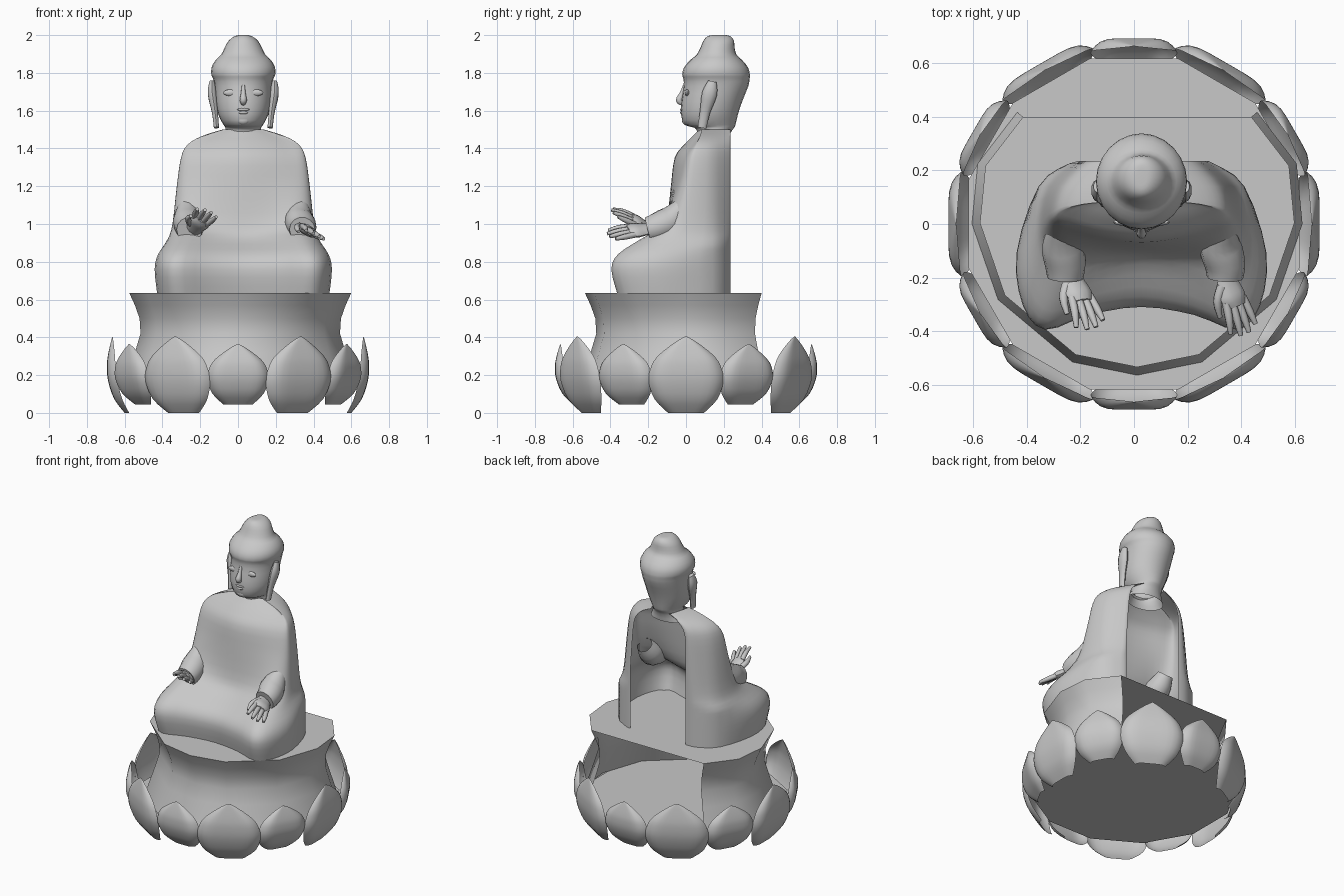
import bpy, bmesh, math
from mathutils import Vector, Matrix

cube = bpy.data.objects.get("Cube")
if cube:
    bpy.data.objects.remove(cube, do_unlink=True)

stone = bpy.data.materials.new("grey stone")
stone.use_nodes = True
GREY = (0.58, 0.58, 0.58, 1)
stone.diffuse_color = GREY
stone.node_tree.nodes["Principled BSDF"].inputs["Base Color"].default_value = GREY

CX = 0.028  # the figure sits slightly off centre
parts = []


def finish(name, bm, offset=(0, 0, 0)):
    """Turn a bmesh into a named stone object."""
    bmesh.ops.recalc_face_normals(bm, faces=bm.faces)
    mesh = bpy.data.meshes.new(name)
    bm.to_mesh(mesh)
    bm.free()
    mesh.materials.append(stone)
    obj = bpy.data.objects.new(name, mesh)
    obj.location = offset
    bpy.context.collection.objects.link(obj)
    parts.append(obj)
    return obj


def spline(points, steps):
    """Smooth curve through tuples of any length."""
    out = []
    last = len(points) - 1
    for i in range(last):
        a, b, c, d = (points[min(max(i + k, 0), last)] for k in (-1, 0, 1, 2))
        for s in range(steps):
            t = s / steps
            out.append(tuple(
                q + t * ((r - p) / 2 + t * (p - 2.5 * q + 2 * r - e / 2 + t * (1.5 * (q - r) + (e - p) / 2)))
                for p, q, r, e in zip(a, b, c, d)))
    return out + [tuple(points[-1])]


def skin(rows, closed=False, caps=""):
    """Join rows of points with quads; caps may hold 'start' and 'end'."""
    bm = bmesh.new()
    grid = [[bm.verts.new(p) for p in row] for row in rows]
    count = len(grid[0])
    for low, high in zip(grid, grid[1:]):
        for i in range(count if closed else count - 1):
            j = (i + 1) % count
            bm.faces.new((low[i], low[j], high[j], high[i]))
    if "start" in caps:
        bm.faces.new(grid[0])
    if "end" in caps:
        bm.faces.new(grid[-1])
    return bm


def circle(sides):
    return [(math.cos(math.tau * i / sides), math.sin(math.tau * i / sides)) for i in range(sides)]


def tube(name, points, radii, flat=1, sides=10, normal=(0, 0, 1), caps="start end"):
    """Tapered tube along a path, thinned by flat along the normal."""
    path = spline([(*p, r) for p, r in zip(points, radii)], 3)
    rows = []
    for i, p in enumerate(path):
        here = Vector(p[:3])
        ahead = Vector(path[min(i + 1, len(path) - 1)][:3]) - Vector(path[max(i - 1, 0)][:3])
        side = ahead.cross(Vector(normal)).normalized()
        up = side.cross(ahead).normalized()
        rows.append([here + (side * c + up * s * flat) * p[3] for c, s in circle(sides)])
    return finish(name, skin(rows, True, caps), (CX, 0, 0))


def blob(name, place, size):
    bm = bmesh.new()
    bmesh.ops.create_uvsphere(bm, u_segments=12, v_segments=8, radius=1,
                              matrix=Matrix.Diagonal((*size, 1)))
    return finish(name, bm, (place[0] + CX, place[1], place[2]))


# Base disc, held up inside the ring of petals
bm = bmesh.new()
bmesh.ops.create_circle(bm, cap_ends=True, segments=12, radius=0.64)
bmesh.ops.rotate(bm, verts=bm.verts, matrix=Matrix.Rotation(math.pi / 12, 3, "Z"))
finish("base_disc", bm, (0, 0, 0.14))

# Waisted pedestal: an arc of wall with a flat top, open at the back
profile = [(0.62, 0.14), (0.6, 0.2), (0.56, 0.32), (0.53, 0.42), (0.535, 0.5), (0.56, 0.57), (0.59, 0.635)]
turns = (0, 23, 57, 85, 106, 129)
rows = []
for r, z in profile:
    ring = []
    for a in [-t for t in turns[:0:-1]] + list(turns):
        reach = r * (0.93 if abs(a) == turns[-1] else 1)
        ring.append((reach * math.sin(math.radians(a)) + 0.012, 0.055 - reach * math.cos(math.radians(a)), z))
    rows.append(ring)
finish("pedestal", skin(rows, caps="end"))

# Lotus petals: alternating large and small, flat across with curled edges
outline = spline([(0.48, 0.6, 0), (0.84, 0.655, 0.18), (1, 0.688, 0.42), (0.92, 0.694, 0.62),
                  (0.72, 0.688, 0.76), (0.3, 0.674, 0.92), (0.02, 0.665, 1)], 3)
across = [math.sin(math.pi * i / 14) for i in range(-7, 8)]
for k in range(12):
    half, bottom, height = ((0.198, 0, 0.405), (0.162, 0.045, 0.32))[k % 2]
    turn = Matrix.Rotation(k * math.tau / 12, 3, "Z")
    rows = [[turn @ Vector((radius - 0.05 * width * u ** 6, half * width * u, bottom + height * level))
             for u in across] for width, radius, level in outline]
    finish(f"petal_{k + 1}", skin(rows))

# Robe and folded legs: one hollow shell, open down the back
# columns: height, half width, centre front, knee or arm front
levels = [(0.635, 0.455, -0.29, -0.365), (0.76, 0.467, -0.31, -0.395), (0.84, 0.45, -0.27, -0.36),
          (0.92, 0.4, -0.15, -0.24), (1, 0.375, -0.105, -0.12), (1.2, 0.352, -0.08, -0.045),
          (1.35, 0.33, -0.06, -0.01), (1.42, 0.295, -0.01, 0.035), (1.465, 0.22, 0.035, 0.07),
          (1.5, 0.11, 0.07, 0.09)]
rows = []
for z, w, front, knee in spline(levels, 3):
    half = [(0, front), (0.42 * w, 0.65 * front + 0.35 * knee), (0.77 * w, knee),
            (0.95 * w, 0.82 * knee + 0.02), (w, 0.4 * knee + 0.05), (min(0.92 * w, 0.385), 0.14),
            (min(0.68 * w, 0.27), 0.226), (min(0.19, 0.57 * w), 0.235)]
    section = [(-x, y) for x, y in half[:0:-1]] + half
    section[-1] = (min(0.23, 0.62 * w), 0.235)
    rows.append([(x, y, z) for x, y in spline(section, 3)])
finish("robe", skin(rows), (CX, 0, 0))

# Sleeves reaching forward to the cuffs
for name, sign, cuff in (("right", -1, 0.285), ("left", 1, 0.312)):
    tube(name + "_sleeve",
         [(sign * 0.3, -0.02, 1.09), (sign * 0.295, -0.08, 1.02), (sign * cuff, -0.15, 0.985), (sign * cuff, -0.2, 0.97)],
         [0.05, 0.078, 0.076, 0.068], sides=14, caps="end")


# Hands: palm, four fingers and a thumb
def hand(name, wrist, along, across, curl):
    wrist, d, s = Vector(wrist), Vector(along).normalized(), Vector(across).normalized()
    n = s.cross(d).normalized()
    tube(name + "_palm", [wrist - d * 0.03, wrist + d * 0.04, wrist + d * 0.09, wrist + d * 0.125],
         [0.038, 0.048, 0.056, 0.04], 0.5, normal=n)
    for i in range(4):
        spread = s * (i - 1.5)
        root = wrist + d * 0.1 + spread * 0.026
        reach = 0.135 if i in (1, 2) else 0.115
        lift = n * curl * (1 - 0.3 * i)
        tube(f"{name}_finger_{i + 1}",
             [root, root + d * reach * 0.55 + spread * 0.006 + lift * 0.3, root + d * reach + spread * 0.01 + lift],
             [0.016, 0.015, 0.009], sides=8, normal=n)
    root = wrist + d * 0.035 - s * 0.03
    tube(name + "_thumb", [root, root + d * 0.05 - s * 0.03 + n * 0.02, root + d * 0.11 - s * 0.03 + n * 0.04],
         [0.02, 0.017, 0.009], sides=8, normal=n)


hand("right_hand", (-0.265, -0.19, 0.97), (0.36, -0.8, 0.46), (0.75, 0.1, -0.5), 0.03)
hand("left_hand", (0.312, -0.19, 0.975), (0.33, -0.9, -0.1), (0.7, 0.3, -0.5), 0.02)

# Neck, face, hair rim and topknot
# columns: height, half width, front, back
skull = [(1.43, 0.13, 0.05, 0.225), (1.48, 0.1, 0.06, 0.235), (1.51, 0.095, 0.045, 0.255),
         (1.525, 0.105, -0.008, 0.262), (1.58, 0.133, -0.026, 0.275), (1.65, 0.146, -0.024, 0.298),
         (1.73, 0.152, -0.012, 0.33), (1.77, 0.16, -0.014, 0.337), (1.79, 0.169, -0.02, 0.338),
         (1.83, 0.168, -0.01, 0.328), (1.87, 0.145, 0.025, 0.295), (1.895, 0.118, 0.055, 0.268),
         (1.93, 0.1, 0.075, 0.258), (1.97, 0.078, 0.092, 0.254), (1.995, 0.045, 0.115, 0.235), (2, 0.02, 0.145, 0.205)]
rows = [[(w * c, (f + b) / 2 + (b - f) / 2 * s, z) for c, s in circle(24)]
        for z, w, f, b in spline(skull, 2)]
finish("head", skin(rows, True, "end"), (CX, 0, 0))

# Long-lobed ears and facial features
for name, sign in (("right", -1), ("left", 1)):
    tube(name + "_ear",
         [(sign * 0.166, 0.14, 1.755), (sign * 0.165, 0.125, 1.69), (sign * 0.15, 0.1, 1.59), (sign * 0.142, 0.085, 1.51)],
         [0.022, 0.04, 0.027, 0.024], 0.6, normal=(1, 0, 0))
    blob(name + "_eyelid", (sign * 0.064, 0.006, 1.695), (0.042, 0.012, 0.018))
tube("nose", [(0, -0.008, 1.735), (0, -0.022, 1.69), (0, -0.036, 1.655), (0, -0.018, 1.637)],
     [0.008, 0.013, 0.019, 0.012], normal=(0, 1, 0))
blob("upper_lip", (0, -0.021, 1.606), (0.034, 0.011, 0.008))
blob("lower_lip", (0, -0.02, 1.59), (0.026, 0.011, 0.009))
blob("chin", (0, -0.002, 1.55), (0.035, 0.02, 0.025))

# Smooth shading with crisp edges
bpy.ops.object.select_all(action="DESELECT")
for obj in parts:
    obj.select_set(True)
bpy.context.view_layer.objects.active = parts[0]
bpy.ops.object.shade_smooth_by_angle(angle=math.radians(50))
